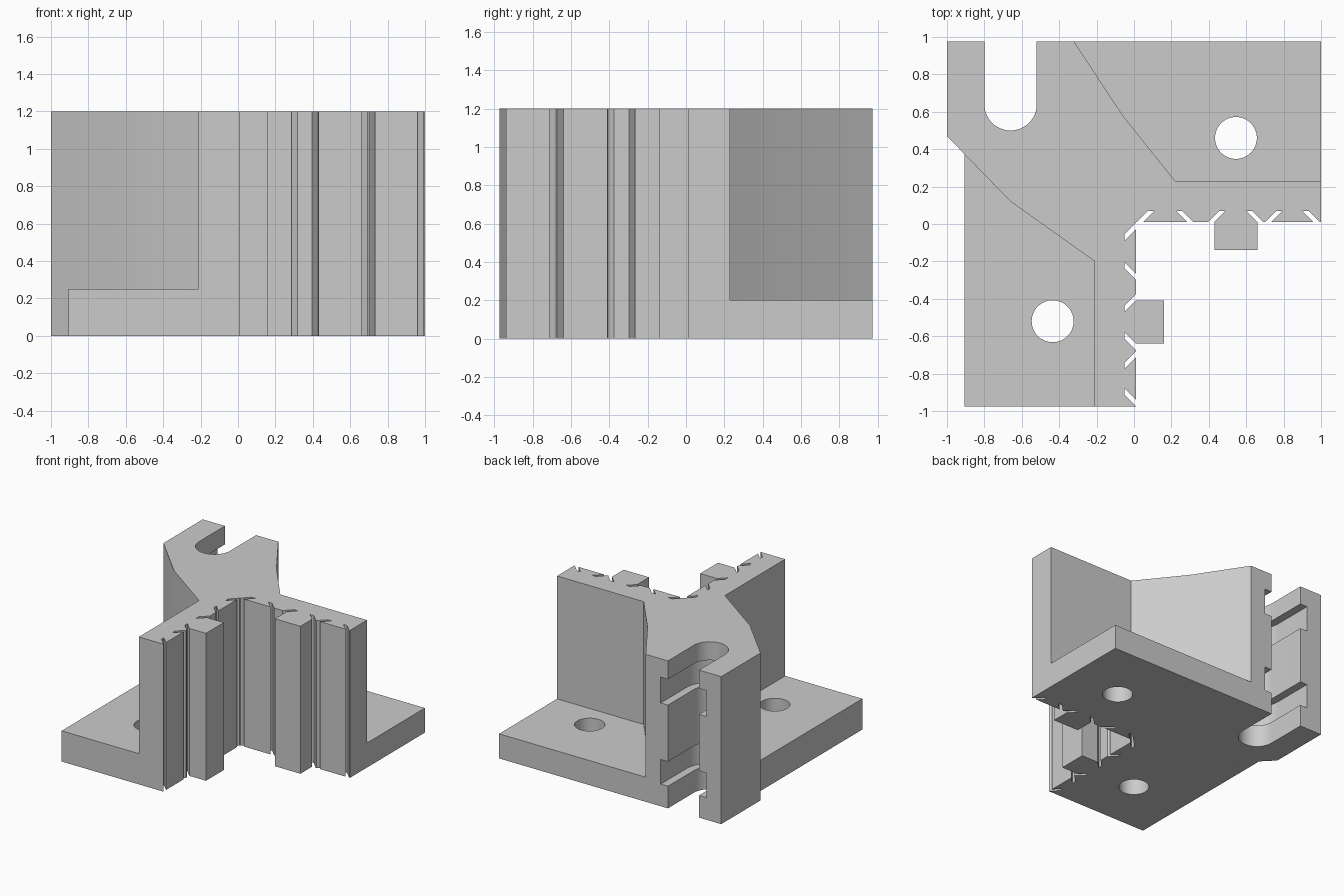
import bpy, bmesh, math

if "Cube" in bpy.data.objects:
    bpy.data.objects.remove(bpy.data.objects["Cube"])

grey = bpy.data.materials.new("plain_grey")
grey.use_nodes = True
grey.diffuse_color = (0.6, 0.6, 0.6, 1)
grey.node_tree.nodes["Principled BSDF"].inputs["Base Color"].default_value = (0.6, 0.6, 0.6, 1)

HEIGHT = 1.2
EDGE = 0.975          # front and back limits
CORNER = 0.01         # inside corner of the two arms
SLOT = (-0.66, 0.64)  # centre of the rounded slot end


def prism(name, outline, z0, z1):
    """Extrude a flat outline from z0 to z1."""
    bm = bmesh.new()
    face = bm.faces.new([bm.verts.new((x, y, z0)) for x, y in outline])
    up = bmesh.ops.extrude_face_region(bm, geom=[face])["geom"]
    bmesh.ops.translate(bm, vec=(0, 0, z1 - z0),
                        verts=[v for v in up if isinstance(v, bmesh.types.BMVert)])
    bmesh.ops.recalc_face_normals(bm, faces=bm.faces)
    mesh = bpy.data.meshes.new(name)
    bm.to_mesh(mesh)
    bm.free()
    mesh.materials.append(grey)
    ob = bpy.data.objects.new(name, mesh)
    bpy.context.collection.objects.link(ob)
    return ob


def select(ob):
    bpy.ops.object.select_all(action="DESELECT")
    ob.select_set(True)
    bpy.context.view_layer.objects.active = ob


def cut(ob, cutter):
    """Subtract the cutter and throw it away."""
    mod = ob.modifiers.new("cut", "BOOLEAN")
    mod.operation, mod.solver, mod.object = "DIFFERENCE", "EXACT", cutter
    select(ob)
    bpy.ops.object.modifier_apply(modifier=mod.name)
    bpy.data.objects.remove(cutter)


def arc(cx, cy, r, start, end, n):
    angles = [start + (end - start) * i / n for i in range(n + 1)]
    return [(cx + r * math.cos(a), cy + r * math.sin(a)) for a in angles]


def u_shape(r, back):
    """Rounded slot outline, open to the back."""
    x, y = SLOT
    return [(x - r, back)] + arc(x, y, r, math.pi, 2 * math.pi, 24) + [(x + r, back)]


def grooved_wall():
    """Inner arm wall as (distance from corner, depth): slanted grooves and a tab."""
    pts = []
    for d, lean in ((0.005, 1), (0.275, -1), (0.385, 1),
                    (0.65, -1), (0.69, 1), (0.95, -1)):
        shift = 0.06 * lean
        pts += [(d, 0), (d + shift, 0.06), (d + shift + 0.033, 0.06), (d + 0.033, 0)]
        if d == 0.385:
            pts += [(0.42, 0), (0.42, -0.15), (0.65, -0.15)]
    return pts


# Upright body: curved flanks, rounded slot, and two grooved arms
wall = grooved_wall()
left_flank = [(-1, 0.47), (-0.66, 0.12), (-0.21, -0.2), (-0.21, -EDGE)]
right_flank = [(0.22, 0.23), (-0.06, 0.58), (-0.32, EDGE)]
outline = [(-1, EDGE)] + left_flank + [(CORNER, -EDGE)]
outline += [(CORNER - h, CORNER - d) for d, h in reversed(wall)]
outline += [(CORNER, CORNER)]
outline += [(CORNER + d, CORNER + h) for d, h in wall]
outline += [(1, CORNER), (1, 0.23)] + right_flank
outline += list(reversed(u_shape(0.14, EDGE)))
body = prism("upright_body", outline, 0, HEIGHT)

# Two wider recesses inside the slot
for z0, z1 in ((0.18, 0.38), (0.84, 1.05)):
    cut(body, prism("recess_cutter", u_shape(0.205, EDGE + 0.1), z0, z1))

# Mounting plates with bolt holes
plates = (
    ("left_mounting_plate", 0.25, (-0.435, -0.52),
     [(-0.905, -EDGE), (-0.905, 0.372)] + left_flank[1:]),
    ("right_mounting_plate", 0.2, (0.545, 0.46),
     [(1, EDGE), (1, 0.23)] + right_flank),
)
parts = [body]
for name, top, (hx, hy), shape in plates:
    plate = prism(name, shape, 0, top)
    cut(plate, prism("hole_cutter", arc(hx, hy, 0.112, 0, math.tau, 48)[:-1], -0.1, 0.5))
    parts.append(plate)

for ob in parts:
    select(ob)
    bpy.ops.object.shade_smooth_by_angle(angle=math.radians(20))
